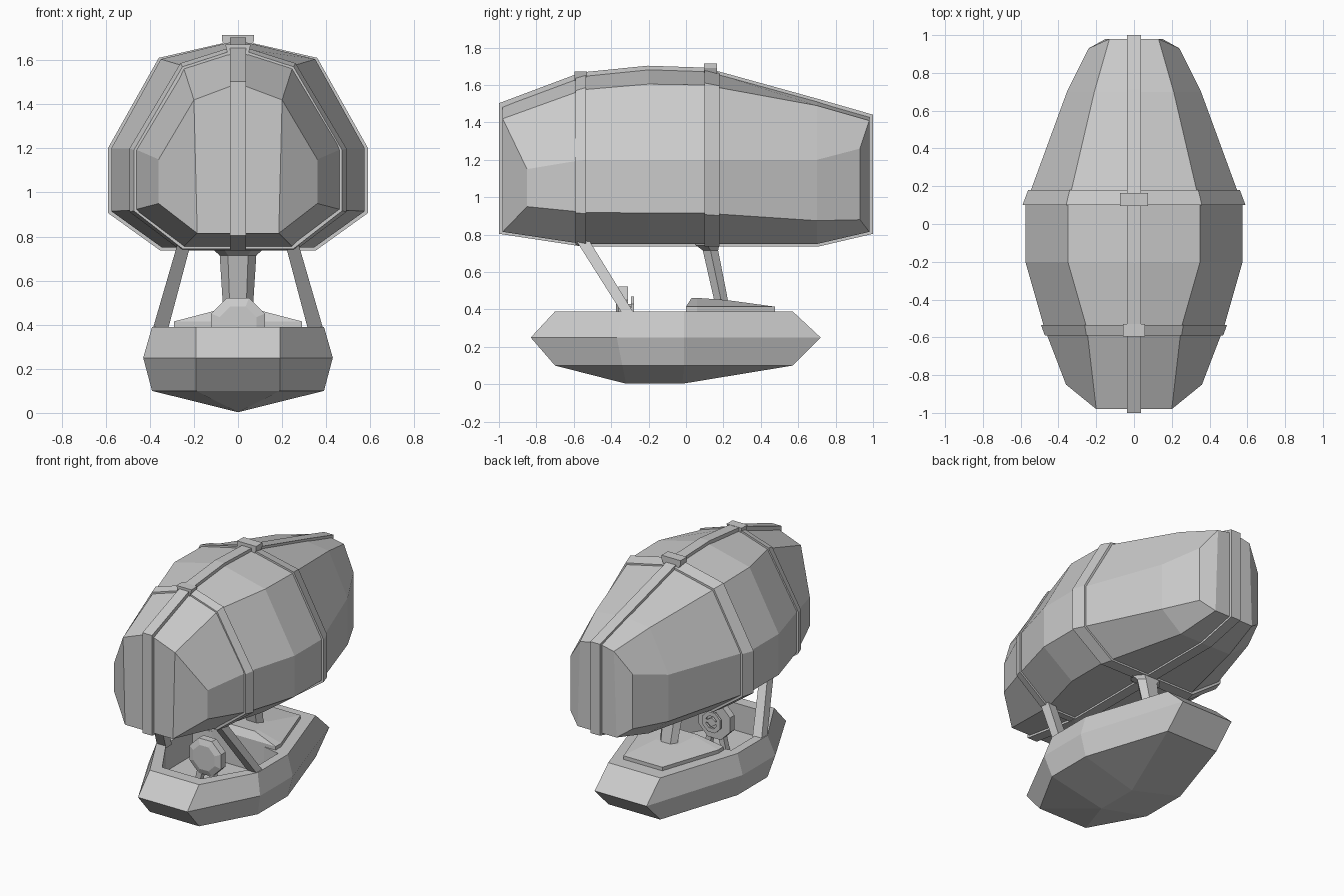
import bpy, bmesh
from math import cos, sin, pi

if "Cube" in bpy.data.objects:
    bpy.data.objects.remove(bpy.data.objects["Cube"])


def mesh(name, verts, faces):
    bm = bmesh.new()
    vs = [bm.verts.new(v) for v in verts]
    for f in faces:
        bm.faces.new([vs[i] for i in f])
    bmesh.ops.recalc_face_normals(bm, faces=bm.faces)
    me = bpy.data.meshes.new(name)
    bm.to_mesh(me)
    bm.free()
    ob = bpy.data.objects.new(name, me)
    bpy.context.collection.objects.link(ob)
    return ob


def strips(n, pairs):
    return [(a * n + i, a * n + (i + 1) % n, b * n + (i + 1) % n, b * n + i)
            for a, b in pairs for i in range(n)]


def loft(name, rings, closed=False):
    """Skin equal rings; closed joins last to first, otherwise cap both ends."""
    n, m = len(rings[0]), len(rings)
    pairs = [(k, k + 1) for k in range(m - 1)] + ([(m - 1, 0)] if closed else [])
    faces = strips(n, pairs)
    if not closed:
        faces += [tuple(range(n)), tuple(range((m - 1) * n, m * n))]
    return mesh(name, [p for r in rings for p in r], faces)


def rect(x0, x1, y0, y1, z):
    return [(x0, y0, z), (x1, y0, z), (x1, y1, z), (x0, y1, z)]


def ngon_y(n, r, y, z, x=0):
    return [(x + r * cos(2 * pi * (i + .5) / n), y, z + r * sin(2 * pi * (i + .5) / n))
            for i in range(n)]


# Envelope stations: y, side y, ridge z, upper x/z, side x, side top z, side low z, bottom x/z
stations = [
    (-.98, -.85, 1.495, .20, 1.42, .36, 1.15, .95, .185, .815),
    (-.55, -.55, 1.655, .25, 1.575, .475, 1.2, .92, .25, .75),
    (-.20, -.20, 1.69, .35, 1.605, .575, 1.2, .915, .345, .75),
    (.10, .10, 1.68, .35, 1.60, .575, 1.2, .915, .345, .75),
    (.70, .70, 1.515, .21, 1.49, .355, 1.2, .875, .20, .75),
    (.98, .93, 1.435, .13, 1.41, .24, 1.26, .88, .15, .815)]


def ring(s):
    y, ys, rz, ux, uz, sx, st, sl, bx, bz = s
    half = [(ux, y, uz), (sx, ys, st), (sx, ys, sl), (bx, y, bz)]
    return [(0, y, rz)] + half + [(0, y, bz)] + [(-x, b, z) for x, b, z in reversed(half)]


rings = [ring(s) for s in stations]
faces = strips(10, [(k, k + 1) for k in range(5)])
for o in (0, 50):
    faces += [tuple(o + i for i in f)
              for f in ((0, 1, 4, 5), (0, 9, 6, 5), (1, 2, 3, 4), (6, 7, 8, 9))]
mesh("balloon_envelope", [p for r in rings for p in r], faces)


# Straps round the envelope
def section(y, s):
    out = []
    for i in range(10):
        line = [r[i] for r in rings]
        for a, b in zip(line, line[1:]):
            if a[1] <= y <= b[1]:
                t = (y - a[1]) / (b[1] - a[1])
                x, z = a[0] + t * (b[0] - a[0]), a[2] + t * (b[2] - a[2])
                out.append((x * s, y, 1.2 + (z - 1.2) * s))
                break
    return out


for name, y0, y1 in (("rear_ring_strap", .1, .18), ("front_ring_strap", -.59, -.535)):
    loft(name, [section(y0, .97), section(y0, 1.027), section(y1, 1.027), section(y1, .97)], True)

# Lengthwise strap over the ridge, nose, keel and tail
path = [r[0] for r in rings] + [r[5] for r in reversed(rings)]


def band(x, k):
    return [(x, y * (1 + .0204 * k), 1.2 + (z - 1.2) * (1 + .027 * k)) for _, y, z in path]


loft("lengthwise_strap", [band(-.037, -1), band(-.037, 1), band(.037, 1), band(.037, -1)], True)

# Strap buckles
loft("rear_buckle", [rect(-.055, .055, .095, .165, 1.65), rect(-.073, .073, .095, .165, 1.69),
                     rect(-.073, .073, .095, .165, 1.715)])
loft("front_buckle", [rect(-.045, .045, -.595, -.53, 1.62), rect(-.058, .058, -.595, -.53, 1.672)])


# Gondola hull with sunken cockpit
def plan(z, pts):
    return [(x, y, z) for x, y in pts] + [(-x, y, z) for x, y in reversed(pts)]


edge = [(.19, -.70), (.39, -.34), (.39, -.01), (.20, .57)]
wide = [(.19, -.83), (.43, -.37), (.43, -.01), (.20, .72)]
well = [(.15, -.62), (.33, -.32), (.33, -.03), (.20, 0)]
hull = [plan(.2, well), plan(.39, well), plan(.39, edge), plan(.25, wide), plan(.1, edge)]
verts = [p for r in hull for p in r] + [(0, -.32, .003), (0, -.02, .003)]
faces = strips(8, [(k, k + 1) for k in range(4)]) + [tuple(range(8))]
faces += [(39, 32, 40), (32, 33, 40), (33, 34, 41, 40), (34, 35, 41),
          (35, 36, 41), (36, 37, 41), (37, 38, 40, 41), (38, 39, 40)]
mesh("gondola_hull", verts, faces)

# Raised rear deck
deck = [[(-.29, 0, z), (.29, 0, z), (.29, .06, z), (.15, .475, z), (-.15, .475, z), (-.29, .06, z)]
        for z in (.37, .415)]
deck.append([(-.11, .03, .462), (.11, .03, .462), (.11, .06, .462), (.08, .22, .45),
             (-.08, .22, .45), (-.11, .06, .462)])
loft("rear_deck", deck)


# Rear pylon, six-sided with flared head
def hexring(w, y0, y1, z):
    m = (y0 + y1) / 2
    return [(-w, m, z), (-w * .55, y0, z), (w * .55, y0, z), (w, m, z),
            (w * .55, y1, z), (-w * .55, y1, z)]


loft("rear_pylon", [hexring(.065, .155, .228, .43), hexring(.083, .09, .172, .715),
                    hexring(.118, .05, .178, .745), hexring(.118, .05, .178, .765)])

# Front struts
for side, s in (("left", -1), ("right", 1)):
    loft(side + "_front_strut", [rect(s * .32, s * .39, -.335, -.272, .37),
                                 rect(s * .215, s * .275, -.585, -.515, .765)])

# Steering column: octagonal drum, shaft, handwheel and legs
loft("steering_drum", [ngon_y(8, .09, -.375, .4), ngon_y(8, .132, -.36, .4),
                       ngon_y(8, .132, -.31, .4)])
loft("steering_shaft", [ngon_y(6, .03, -.32, .4), ngon_y(6, .03, -.28, .4)])
loft("steering_wheel", [ngon_y(8, .045, -.293, .4), ngon_y(8, .075, -.293, .4),
                        ngon_y(8, .075, -.278, .4), ngon_y(8, .045, -.278, .4)], True)
loft("wheel_spoke", [rect(-.06, .06, -.29, -.282, .39), rect(-.06, .06, -.29, -.282, .41)])
for side, s in (("left", -1), ("right", 1)):
    loft(side + "_column_leg", [rect(s * .05, s * .09, -.36, -.32, .19),
                                rect(s * .02, s * .06, -.36, -.32, .31)])
